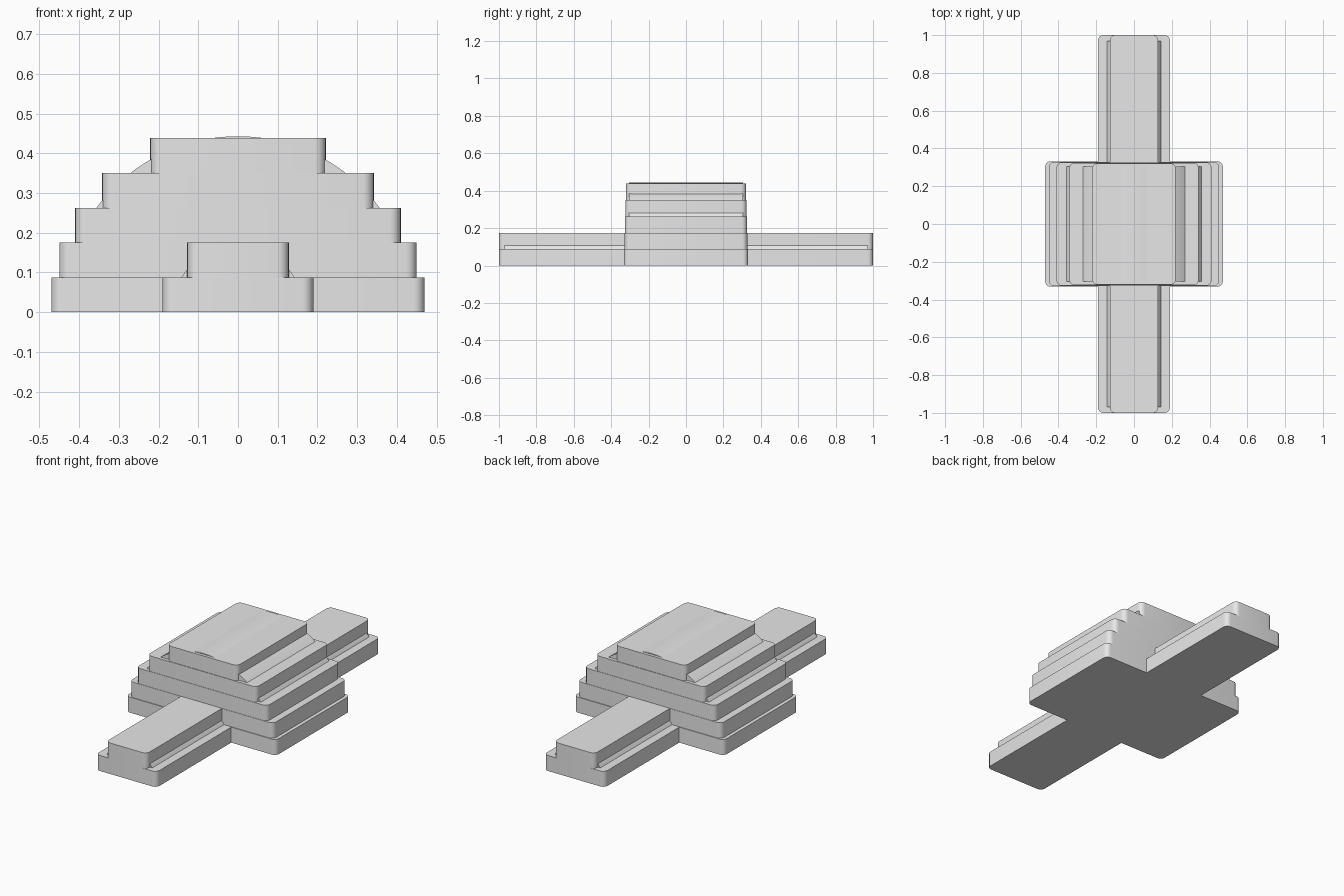
import bpy
import bmesh
from math import sin, cos, pi, radians
from mathutils import Vector

if "Cube" in bpy.data.objects:
    bpy.data.objects.remove(bpy.data.objects["Cube"], do_unlink=True)

grey = bpy.data.materials.new("light_grey")
grey.use_nodes = True
grey.diffuse_color = (0.8, 0.8, 0.8, 1)
grey.node_tree.nodes["Principled BSDF"].inputs["Base Color"].default_value = (0.8, 0.8, 0.8, 1)


def prism(name, outline, push):
    """Extrude a closed outline along a vector."""
    bm = bmesh.new()
    face = bm.faces.new([bm.verts.new(p) for p in outline])
    result = bmesh.ops.extrude_face_region(bm, geom=[face], use_keep_orig=True)
    moved = [v for v in result["geom"] if isinstance(v, bmesh.types.BMVert)]
    bmesh.ops.translate(bm, verts=moved, vec=Vector(push))
    bmesh.ops.recalc_face_normals(bm, faces=bm.faces)
    mesh = bpy.data.meshes.new(name)
    bm.to_mesh(mesh)
    bm.free()
    mesh.materials.append(grey)
    obj = bpy.data.objects.new(name, mesh)
    bpy.context.collection.objects.link(obj)
    bpy.ops.object.select_all(action="DESELECT")
    obj.select_set(True)
    bpy.context.view_layer.objects.active = obj
    bpy.ops.object.shade_smooth_by_angle(angle=radians(30))


def slab(name, half_x, half_y, bottom, top, radius=0.028, steps=6):
    """Flat plate with rounded upright corners."""
    outline = []
    for corner, (sx, sy) in enumerate([(1, 1), (-1, 1), (-1, -1), (1, -1)]):
        for i in range(steps + 1):
            a = (corner + i / steps) * pi / 2
            outline.append((sx * (half_x - radius) + radius * cos(a),
                            sy * (half_y - radius) + radius * sin(a), bottom))
    prism(name, outline, (0, 0, top - bottom))


def core(name, radius, half_y, steps=48):
    """Round-topped bar lying along y, showing between the steps."""
    arc = [pi * (0.03 + 0.94 * i / steps) for i in range(steps + 1)]
    prism(name, [(radius * cos(a), -half_y, radius * sin(a)) for a in arc],
          (0, 2 * half_y, 0))


# Stepped body
layer = 0.0876
body = [(0.47, 0.332), (0.45, 0.328), (0.41, 0.326), (0.342, 0.324), (0.221, 0.321)]
for i, (half_x, half_y) in enumerate(body):
    slab(f"body_step_{i + 1}", half_x, half_y, i * layer, (i + 1) * layer)
core("body_core", 0.443, 0.305)

# Long bar running front to back
for i, half_x in enumerate([0.19, 0.128]):
    slab(f"bar_step_{i + 1}", half_x, 1.0, i * layer, (i + 1) * layer)
core("bar_core", 0.167, 0.97)
